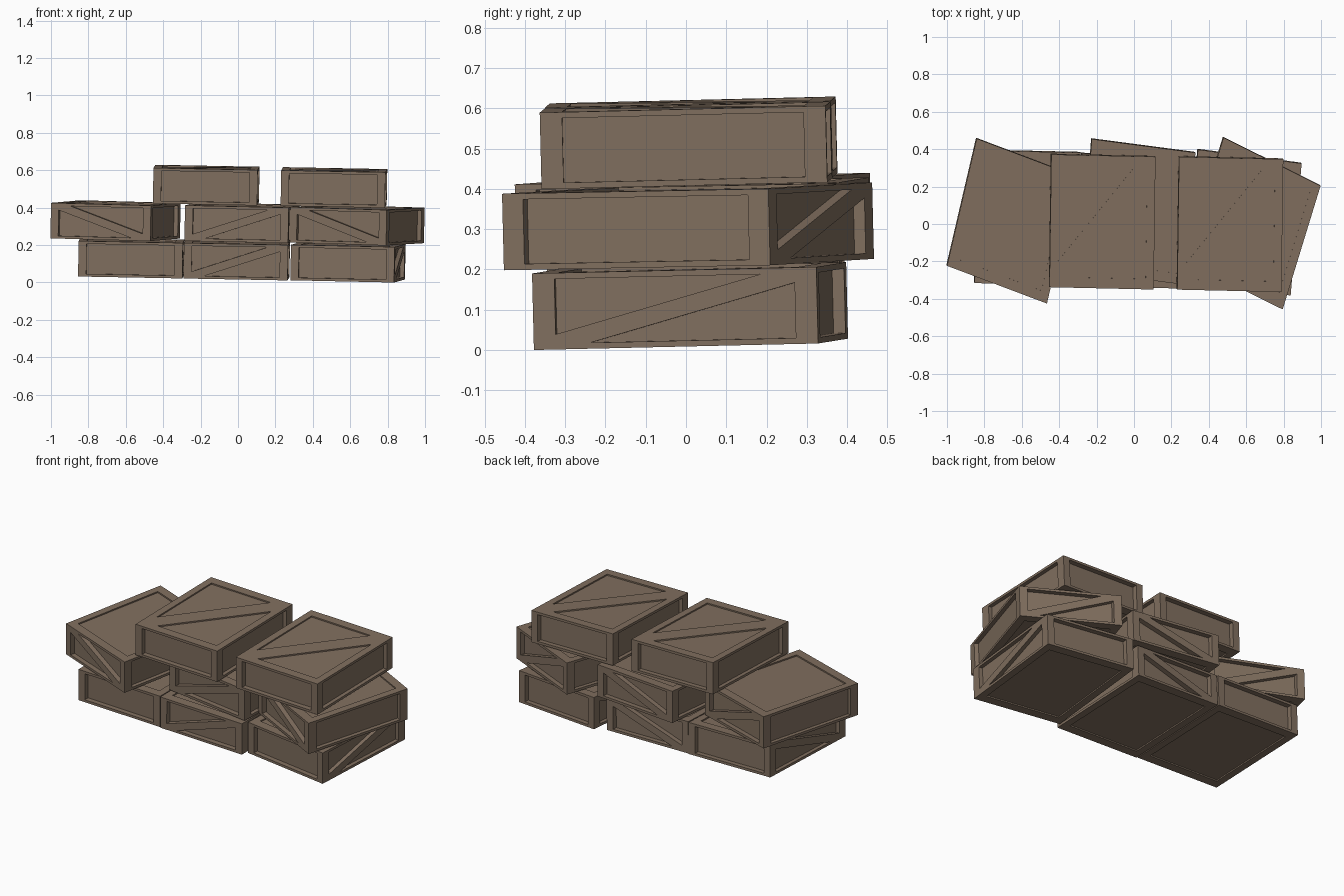
import bpy
import bmesh
from math import radians
from mathutils import Matrix, Vector

SIDE, HEIGHT, STEP = 0.71, 0.19, 0.199   # crate footprint, height, layer spacing
SQUEEZE = 0.785                          # whole stack is narrowed along x
FRAME, RECESS, BRACE = 0.11, 0.042, 0.12  # proportions of a unit crate

if "Cube" in bpy.data.objects:
    bpy.data.objects.remove(bpy.data.objects["Cube"], do_unlink=True)

# Single wood colour
wood = bpy.data.materials.new("brown_wood")
wood.use_nodes = True
wood.diffuse_color = (0.22, 0.16, 0.115, 1)
wood.node_tree.nodes["Principled BSDF"].inputs["Base Color"].default_value = wood.diffuse_color


def sink(bm, faces):
    """Push panels straight into the crate."""
    bmesh.ops.inset_individual(bm, faces=faces, thickness=0, depth=-RECESS)


def unit_crate(axis, slope):
    """Unit crate: framed panels, with a diagonal brace on the pair facing axis."""
    bm = bmesh.new()
    bmesh.ops.create_cube(bm, size=1)
    panels = list(bm.faces)
    bmesh.ops.inset_individual(bm, faces=panels, thickness=FRAME, depth=0)
    braced = [f for f in panels if abs(f.normal[axis]) > 0.9]
    sink(bm, [f for f in panels if f not in braced])

    # Split each braced panel into a flush band and two sunken triangles
    u, v = [i for i in range(3) if i != axis]
    normal = Vector((0, 0, 0))
    normal[u], normal[v] = -slope, 1
    for panel in braced:
        pieces = [panel]
        for side in (-1, 1):
            point = Vector((0, 0, 0))
            point[v] = side * BRACE
            geom = set(pieces)
            for f in pieces:
                geom.update(f.edges)
                geom.update(f.verts)
            cut = bmesh.ops.bisect_plane(bm, geom=list(geom), plane_co=point, plane_no=normal)
            pieces = [g for g in cut["geom"] if isinstance(g, bmesh.types.BMFace)]
        sink(bm, [f for f in pieces if len(f.verts) == 3])
    return bm


tilt = Matrix.Rotation(radians(1.05), 4, "Y") @ Matrix.Rotation(radians(1.4), 4, "X")


def crate(name, layer, x, y, turn, axis, slope=1):
    bm = unit_crate(axis, slope)
    shape = (tilt @ Matrix.Diagonal((SQUEEZE, 1, 1, 1))
             @ Matrix.Rotation(radians(-turn), 4, "Z")
             @ Matrix.Diagonal((SIDE, SIDE, HEIGHT, 1)))
    bm.transform(shape)
    bmesh.ops.recalc_face_normals(bm, faces=bm.faces)
    mesh = bpy.data.meshes.new(name)
    bm.to_mesh(mesh)
    bm.free()
    mesh.materials.append(wood)
    obj = bpy.data.objects.new(name, mesh)
    obj.location = (x, y, 0.024 + HEIGHT / 2 + STEP * layer - 0.018 * x + 0.024 * y)
    bpy.context.collection.objects.link(obj)


# Bottom layer
crate("bottom_crate_right", 0, -0.57, 0.035, 1, 0)
crate("bottom_crate_middle", 0, -0.007, 0.018, 1, 1)
crate("bottom_crate_left", 0, 0.588, 0.01, 6, 0)
# Middle layer, turned askew
crate("middle_crate_right", 1, -0.655, 0.018, 16.5, 1, -1)
crate("middle_crate_middle", 1, 0.021, 0.067, 5.9, 1)
crate("middle_crate_left", 1, 0.635, 0.005, 21.3, 1, -1)
# Top layer, braced lids
crate("top_crate_right", 2, -0.17, 0.013, 1, 2)
crate("top_crate_left", 2, 0.513, 0.0, 1, 2)
